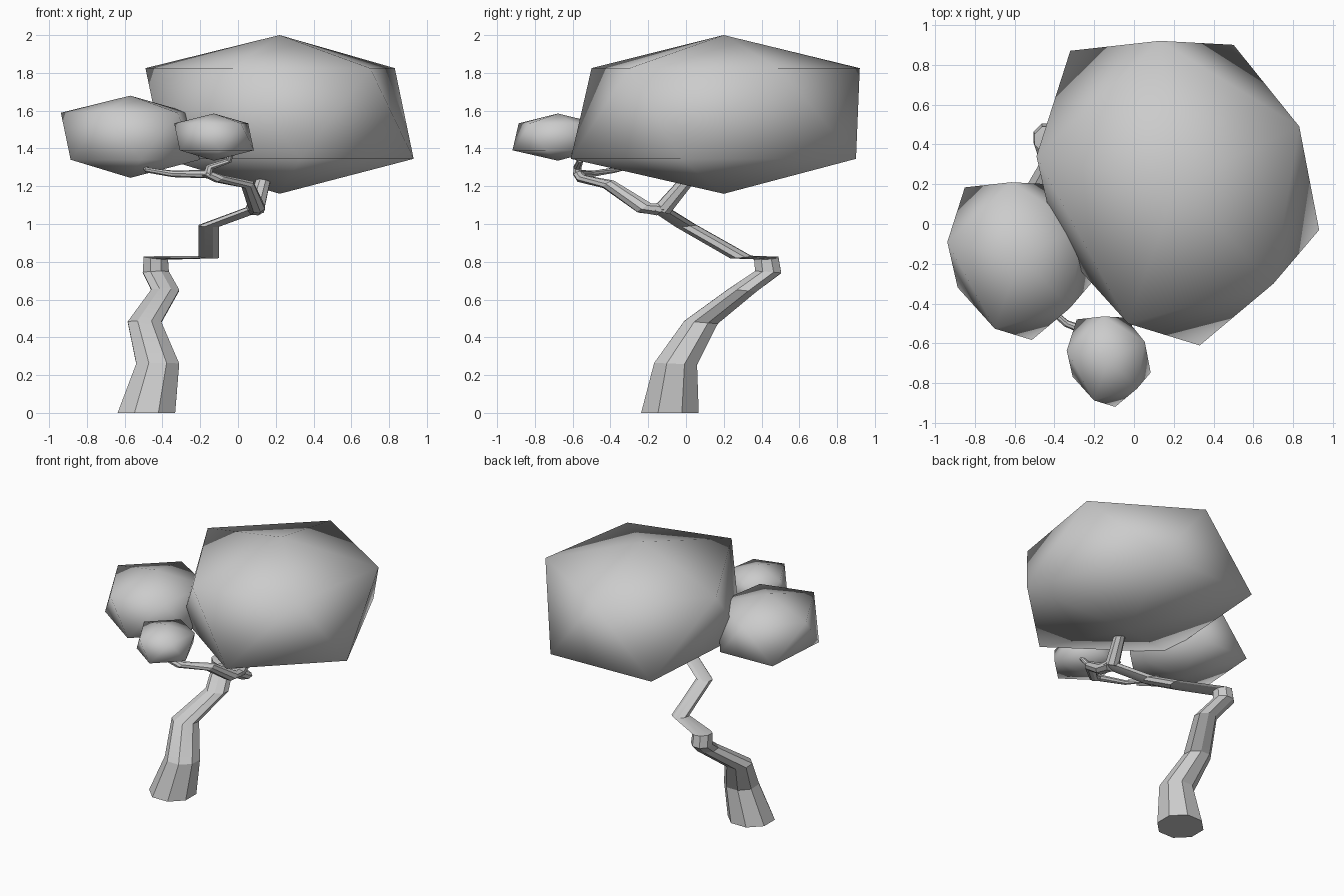
import bpy, bmesh, math
from mathutils import Vector

if "Cube" in bpy.data.objects:
    bpy.data.objects.remove(bpy.data.objects["Cube"])


def finish(bm, name, smooth_angle):
    bmesh.ops.recalc_face_normals(bm, faces=bm.faces)
    mesh = bpy.data.meshes.new(name)
    bm.to_mesh(mesh)
    bm.free()
    obj = bpy.data.objects.new(name, mesh)
    bpy.context.collection.objects.link(obj)
    bpy.ops.object.select_all(action='DESELECT')
    obj.select_set(True)
    bpy.context.view_layer.objects.active = obj
    if smooth_angle >= 180:
        bpy.ops.object.shade_smooth()
    else:
        bpy.ops.object.shade_smooth_by_angle(angle=math.radians(smooth_angle))
    return obj


def tube(name, path, tilt, sides=8):
    """Faceted limb through (x, y, z, radius); tilt leans rings toward the path."""
    bm = bmesh.new()
    pts = [Vector(p[:3]) for p in path]
    rings = []
    for i, p in enumerate(pts):
        along = (pts[min(i + 1, len(pts) - 1)] - pts[max(i - 1, 0)]).normalized()
        lean = 0 if i == 0 and p.z == 0 else tilt
        axis = Vector((0, 0, 1)).lerp(along, lean)
        turn = Vector((0, 0, 1)).rotation_difference(axis)
        ring = []
        for k in range(sides):
            a = 2 * math.pi * (k + 0.5) / sides
            r = path[i][3]
            ring.append(bm.verts.new(p + turn @ Vector((r * math.cos(a), r * math.sin(a), 0))))
        rings.append(ring)
    for a, b in zip(rings, rings[1:]):
        for k in range(sides):
            n = (k + 1) % sides
            bm.faces.new((a[k], a[n], b[n], b[k]))
    bm.faces.new(rings[0])
    bm.faces.new(rings[-1])
    return finish(bm, name, 20)


# Irregular icosahedron shared by all leaf clumps
UPPER = [(0.61, 0.29), (-0.09, 0.72), (-0.71, 0.14), (-0.25, -0.70), (0.48, -0.50)]
LOWER = [(0.28, 0.70), (-0.54, 0.67), (-0.61, -0.30), (0.11, -0.81), (0.71, -0.23)]


def leaf_clump(name, centre, s):
    bm = bmesh.new()
    c = Vector(centre)
    add = lambda x, y, z: bm.verts.new(c + Vector((x, y, z)) * s)
    top, bottom = add(0, 0, 0.42), add(0, 0, -0.42)
    up = [add(x, y, 0.245) for x, y in UPPER]
    low = [add(x, y, -0.235) for x, y in LOWER]
    for i in range(5):
        n = (i + 1) % 5
        bm.faces.new((top, up[i], up[n]))
        bm.faces.new((up[i], low[i], up[n]))
        bm.faces.new((up[n], low[i], low[n]))
        bm.faces.new((bottom, low[n], low[i]))
    return finish(bm, name, 180)


# Leaf clumps
leaf_clump("large_canopy", (0.22, 0.20, 1.58), 1.0)
leaf_clump("left_canopy", (-0.57, -0.163, 1.462), 0.518)
leaf_clump("small_canopy", (-0.127, -0.678, 1.46), 0.297)

# Winding trunk
tube("trunk", [
    (-0.485, -0.085, 0, 0.165), (-0.425, -0.055, 0.26, 0.123),
    (-0.495, 0.08, 0.48, 0.096), (-0.385, 0.30, 0.65, 0.08),
    (-0.435, 0.435, 0.745, 0.075), (-0.435, 0.425, 0.82, 0.07),
    (-0.155, 0.29, 0.825, 0.06), (-0.155, 0.0, 0.99, 0.058),
    (0.09, -0.14, 1.08, 0.055)], 0.12)

# Branches
tube("canopy_branch", [
    (0.09, -0.13, 1.07, 0.05), (0.125, -0.02, 1.20, 0.042),
    (0.16, 0.08, 1.32, 0.035)], 0.5)
tube("front_branch", [
    (0.09, -0.12, 1.08, 0.052), (0.10, -0.22, 1.085, 0.046),
    (0.05, -0.41, 1.21, 0.036), (-0.10, -0.55, 1.24, 0.03),
    (-0.17, -0.575, 1.27, 0.026)], 0.5)
tube("small_canopy_twig", [
    (-0.16, -0.575, 1.26, 0.024), (-0.15, -0.575, 1.30, 0.022),
    (-0.05, -0.56, 1.335, 0.018), (-0.03, -0.60, 1.39, 0.014)], 0.6)
tube("left_canopy_twig", [
    (-0.15, -0.57, 1.265, 0.024), (-0.34, -0.50, 1.265, 0.018),
    (-0.48, -0.38, 1.285, 0.015), (-0.50, -0.28, 1.31, 0.012)], 0.8)
